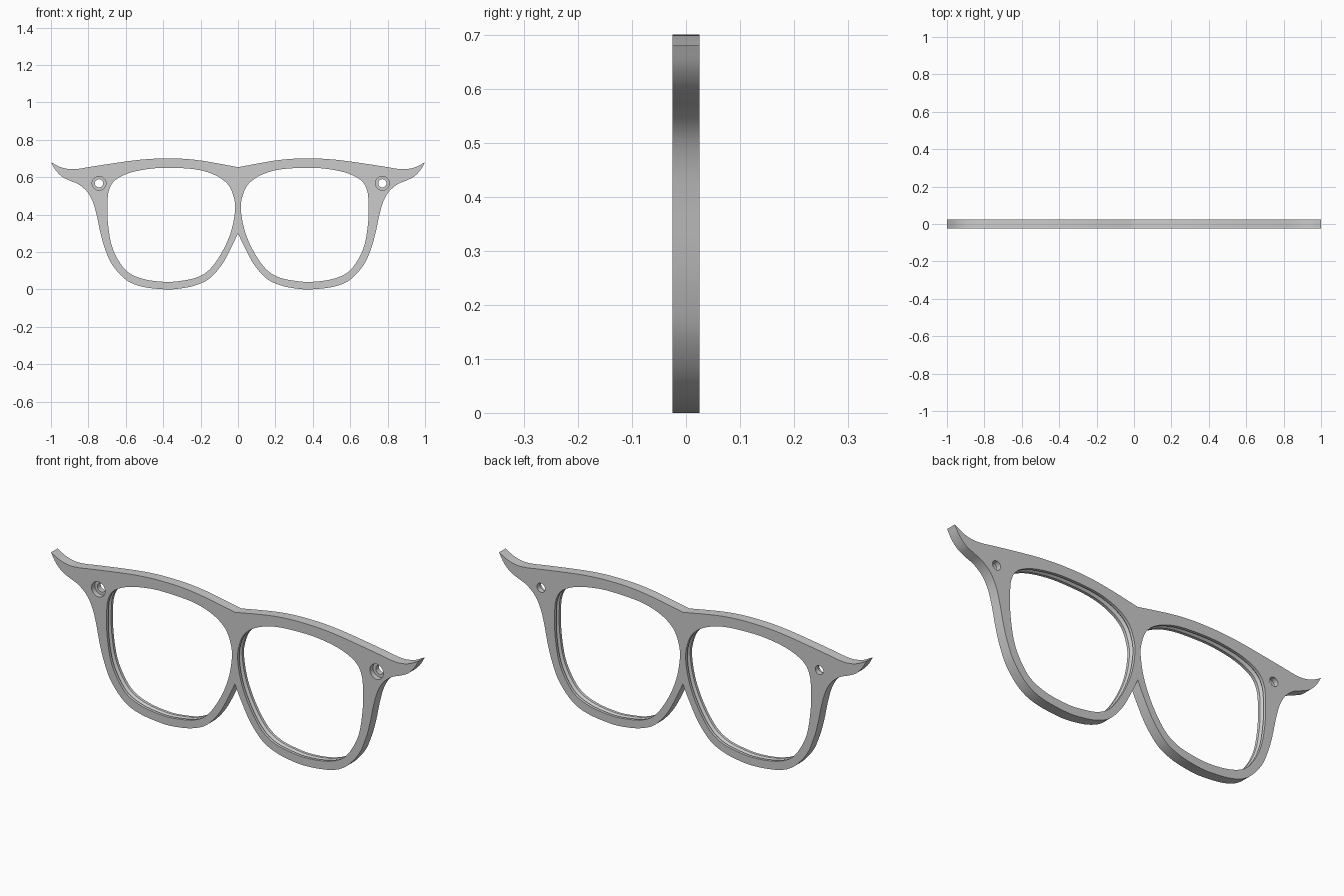
import bpy, bmesh, math
from mathutils import Vector

cube = bpy.data.objects.get("Cube")
if cube:
    bpy.data.objects.remove(cube, do_unlink=True)

HALF = 0.025  # half of the frame thickness

grey = bpy.data.materials.new("frame grey")
grey.use_nodes = True
grey.diffuse_color = (0.6, 0.6, 0.6, 1)
grey.node_tree.nodes["Principled BSDF"].inputs["Base Color"].default_value = (0.6, 0.6, 0.6, 1)


def spline(points, closed=False, steps=5):
    """Smooth 2D path through the points."""
    p = [Vector(q) for q in points]
    n = len(p)
    out = []
    for i in range(n if closed else n - 1):
        if closed:
            a, b, c, d = (p[(i + k) % n] for k in (-1, 0, 1, 2))
        else:
            b, c = p[i], p[i + 1]
            a = p[i - 1] if i else b * 2 - c
            d = p[i + 2] if i + 2 < n else c * 2 - b
        for s in range(steps):
            t = s / steps
            out.append(0.5 * (2 * b + (c - a) * t + (2 * a - 5 * b + 4 * c - d) * t * t
                              + (3 * b - a - 3 * c + d) * t ** 3))
    return out if closed else out + [p[-1]]


def offset(loop, amount):
    """Move a convex closed loop outwards along its normals."""
    centre = sum(loop, Vector((0, 0))) / len(loop)
    out = []
    for i, p in enumerate(loop):
        t = (loop[(i + 1) % len(loop)] - loop[i - 1]).normalized()
        n = Vector((t.y, -t.x))
        out.append(p + n * (amount if n.dot(p - centre) > 0 else -amount))
    return out


def stack(name, layers):
    """Closed solid through loops placed at successive depths."""
    bm = bmesh.new()
    rings = [[bm.verts.new((p[0], y, p[1])) for p in loop] for y, loop in layers]
    n = len(rings[0])
    for r, s in zip(rings, rings[1:]):
        for i in range(n):
            j = (i + 1) % n
            bm.faces.new((r[i], r[j], s[j], s[i]))
    bm.faces.new(rings[0])
    bm.faces.new(rings[-1])
    bmesh.ops.recalc_face_normals(bm, faces=bm.faces)
    mesh = bpy.data.meshes.new(name)
    bm.to_mesh(mesh)
    bm.free()
    mesh.materials.append(grey)
    obj = bpy.data.objects.new(name, mesh)
    bpy.context.collection.objects.link(obj)
    return obj


def circle(x, z, r, n=32):
    return [(x + r * math.cos(math.tau * i / n), z + r * math.sin(math.tau * i / n)) for i in range(n)]


# Outer outline: brow, then wing tip down around the rim to the nose
brow = spline([(0, .653), (.1, .672), (.2, .689), (.29, .698), (.37, .7), (.46, .698), (.56, .689),
               (.68, .672), (.79, .655), (.85, .645), (.9, .643), (.95, .654), (1, .68)])
rim = spline([(1, .68), (.975, .637), (.94, .602), (.9, .582), (.85, .56), (.805, .52), (.775, .465),
              (.754, .39), (.735, .3), (.712, .22), (.674, .134), (.604, .055), (.52, .016), (.39, 0),
              (.3, .006), (.22, .024), (.15, .06), (.085, .134), (.035, .225), (0, .3)])
side = brow + rim[1:]
outline = side + [Vector((-p.x, p.y)) for p in reversed(side[1:-1])]
frame = stack("glasses_frame", [(-HALF, outline), (HALF, outline)])

# Lens opening
lens = spline([(.39, .65), (.23, .642), (.123, .611), (.053, .56), (.022, .49), (.016, .42), (.037, .31),
               (.085, .2), (.15, .108), (.22, .064), (.31, .045), (.39, .04), (.497, .053), (.578, .085),
               (.63, .14), (.674, .23), (.695, .35), (.698, .455), (.69, .53), (.658, .583), (.588, .62),
               (.497, .641)], closed=True)
groove = offset(lens, 0.011)

cutters = []
for sign, hole_x in ((1, .772), (-1, -.743)):
    a, b = ([Vector((sign * p.x, p.y)) for p in l] for l in (lens, groove))
    # Opening with a V groove that holds the lens
    cutters.append(stack("lens_cutter", [(-.04, a), (-.011, a), (0, b), (.011, a), (.04, a)]))
    # Hinge hole with a counterbore on the front
    wide, narrow = circle(hole_x, .567, .037), circle(hole_x, .567, .022)
    cutters.append(stack("hinge_hole_cutter", [(-.04, wide), (0, wide), (0, narrow), (.04, narrow)]))

bpy.ops.object.select_all(action='DESELECT')
bpy.context.view_layer.objects.active = frame
frame.select_set(True)
for cutter in cutters:
    cutter.hide_render = True
    mod = frame.modifiers.new("opening", 'BOOLEAN')
    mod.operation = 'DIFFERENCE'
    mod.solver = 'EXACT'
    mod.object = cutter
    bpy.ops.object.modifier_apply(modifier=mod.name)
for cutter in cutters:
    bpy.data.objects.remove(cutter, do_unlink=True)

bpy.ops.object.shade_smooth_by_angle(angle=math.radians(30))
